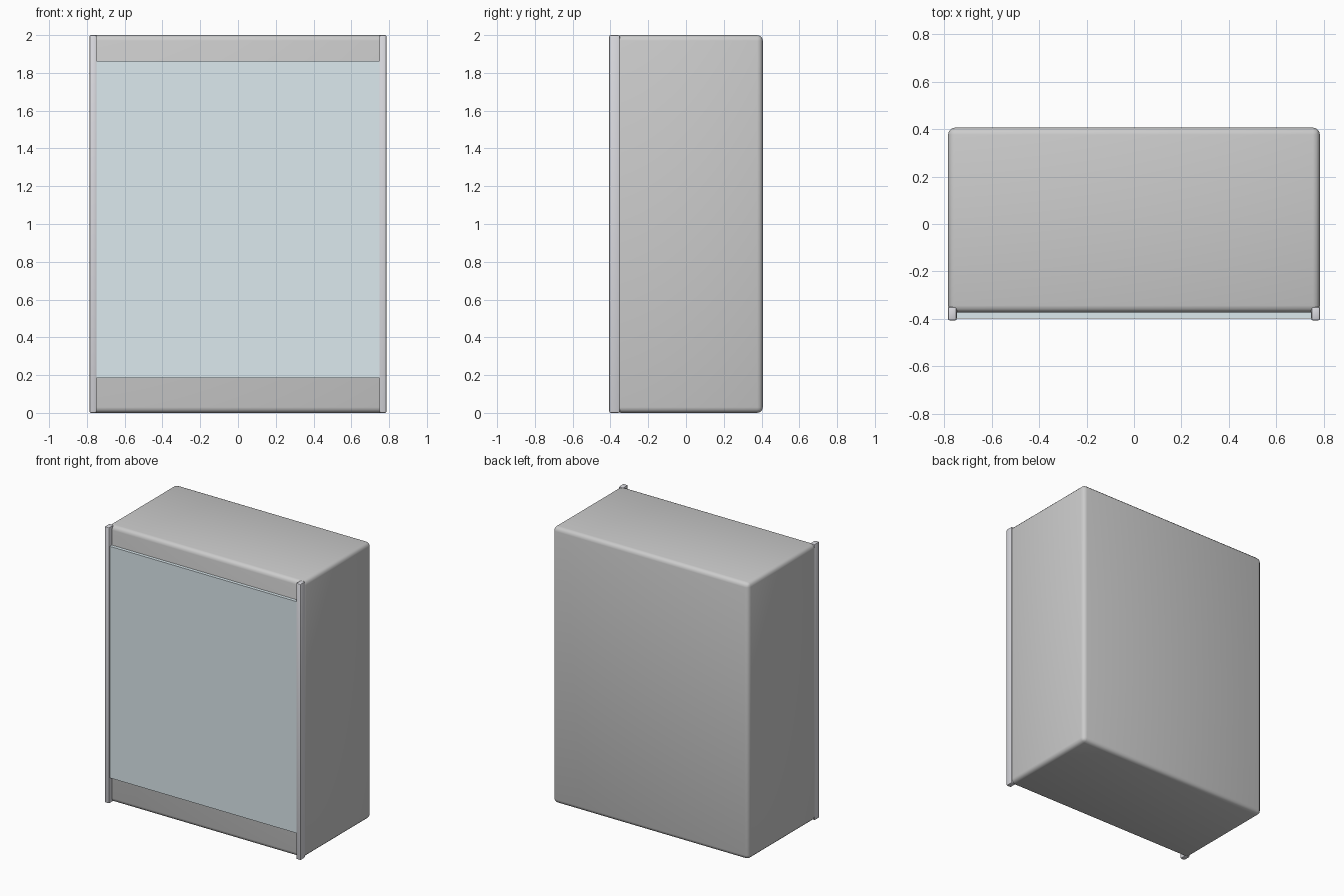
import bpy
import math

if "Cube" in bpy.data.objects:
    bpy.data.objects.remove(bpy.data.objects["Cube"])


def box(name, lo, hi, bevel=0.0, segments=2, color=None):
    size = [b - a for a, b in zip(lo, hi)]
    center = [(a + b) / 2 for a, b in zip(lo, hi)]
    bpy.ops.mesh.primitive_cube_add(size=1, location=center)
    ob = bpy.context.object
    ob.name = name
    ob.scale = size
    bpy.ops.object.transform_apply(location=False, rotation=False, scale=True)
    if bevel:
        mod = ob.modifiers.new("Rounded edges", 'BEVEL')
        mod.width = bevel
        mod.segments = segments
        bpy.ops.object.modifier_apply(modifier=mod.name)
        bpy.ops.object.shade_smooth_by_angle(angle=math.radians(30))
    if color:
        mat = bpy.data.materials.new(name + "_colour")
        mat.diffuse_color = color
        mat.use_nodes = True
        mat.node_tree.nodes["Principled BSDF"].inputs["Base Color"].default_value = mat.diffuse_color
        ob.data.materials.append(mat)
    return ob


# Rounded cabinet body
box("cabinet_body", (-0.785, -0.374, 0), (0.785, 0.407, 2), 0.03, 3)

# Glass door panel standing proud of the front
box("glass_panel", (-0.755, -0.398, 0.185), (0.755, -0.36, 1.862),
    color=(0.72, 0.82, 0.86, 1))

# Full-height metal posts at both front corners
for side, x in (("left", -0.767), ("right", 0.767)):
    box(side + "_front_post", (x - 0.019, -0.407, 0), (x + 0.019, -0.35, 2),
        0.008, 2, (0.7, 0.7, 0.74, 1))
